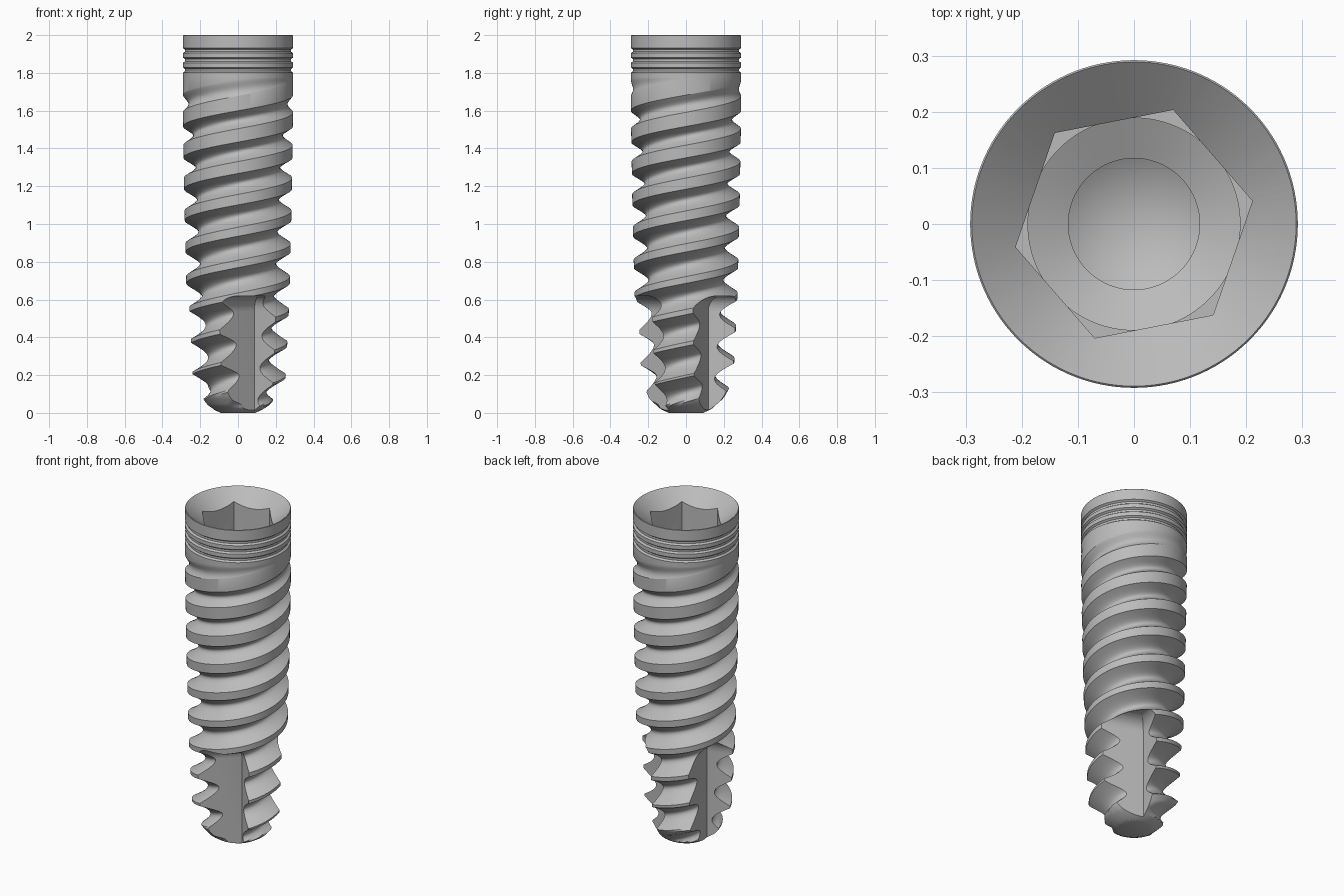
import bpy, bmesh
from math import pi, sin, cos, radians
from mathutils import Matrix

cube = bpy.data.objects.get("Cube")
if cube:
    bpy.data.objects.remove(cube, do_unlink=True)

metal = bpy.data.materials.new("grey_metal")
metal.use_nodes = True
colour = (0.5, 0.5, 0.5, 1)
metal.diffuse_color = colour
metal.node_tree.nodes["Principled BSDF"].inputs["Base Color"].default_value = colour

COLS = 120
PITCH = 0.17
LEAD = 2 * PITCH          # two thread starts
THREAD_TOP = 1.78


def lerp(points, z):
    """Piecewise linear value at height z."""
    if z <= points[0][0]:
        return points[0][1]
    for (a, ra), (b, rb) in zip(points, points[1:]):
        if z <= b:
            return ra + (rb - ra) * (z - a) / (b - a)
    return points[-1][1]


CREST = [(0, .238), (.2, .253), (.6, .272), (1.1, .284), (1.6, .292)]
ROOT = [(0, .14), (.3, .165), (.7, .197), (1.0, .21), (1.3, .223), (1.55, .243), (1.77, .292)]
TIP = [(0, .09), (.015, .125), (.04, .165), (.08, .2), (.14, .235), (.2, .3)]


def finish(name, bm):
    bmesh.ops.remove_doubles(bm, verts=bm.verts, dist=1e-5)
    bmesh.ops.recalc_face_normals(bm, faces=bm.faces)
    mesh = bpy.data.meshes.new(name)
    bm.to_mesh(mesh)
    bm.free()
    mesh.materials.append(metal)
    obj = bpy.data.objects.new(name, mesh)
    bpy.context.collection.objects.link(obj)
    return obj


def grid(name, columns):
    """Skin a list of point columns; repeated points are welded."""
    bm = bmesh.new()
    vs = [[bm.verts.new(p) for p in col] for col in columns]
    for a, b in zip(vs, vs[1:]):
        for i in range(len(a) - 1):
            bm.faces.new((a[i], b[i], b[i + 1], a[i + 1]))
    return finish(name, bm)


def lathe(name, profile):
    angles = [2 * pi * j / COLS for j in range(COLS + 1)]
    return grid(name, [[(r * cos(a), r * sin(a), z) for r, z in profile] for a in angles])


def prism(name, rings):
    bm = bmesh.new()
    vs = [[bm.verts.new(p) for p in ring] for ring in rings]
    n = len(vs[0])
    for a, b in zip(vs, vs[1:]):
        for i in range(n):
            k = (i + 1) % n
            bm.faces.new((a[i], a[k], b[k], b[i]))
    bm.faces.new(vs[0])
    bm.faces.new(vs[-1])
    return finish(name, bm)


# Collar with three shallow ring grooves
collar = []
for z in (1.815, 1.867, 1.918):
    collar += [(.292, z - .014), (.281, z - .006), (.281, z + .006), (.292, z + .014)]
collar += [(.292, 1.997), (.289, 2), (0, 2)]

# Threaded body: each column follows the helix, so crest edges stay crisp
STEPS = 9
columns = []
for j in range(COLS + 1):
    a = 2 * pi * j / COLS
    col = [(0, 0)]
    for k in range(-4, 13):
        c = k * PITCH + .024 + LEAD * a / (2 * pi)
        land = min(.5, max(.03, .02 + .27 * c))
        for s in range(-STEPS, STEPS + 1):
            if s == 0:
                continue
            t = (abs(s) - 1) / (STEPS - 1)
            side = 1 if s > 0 else -1
            z = c + side * (land + (1 - land) * t) * PITCH / 2
            z = min(THREAD_TOP, max(0, z))
            crest = lerp(CREST, z)
            r = crest - (crest - lerp(ROOT, z)) * t * (1.5 - .5 * t * t)
            col.append((min(r, lerp(TIP, z)), z))
    col += collar
    columns.append([(r * cos(a), r * sin(a), z) for r, z in col])
body = grid("threaded_body", columns)

# Socket: conical mouth, hexagon, pilot bore and narrow screw hole
mouth = lathe("mouth_cutter", [(0, 2.05), (.349, 2.05), (.109, 1.85), (0, 1.85)])
corners = [radians(11 + 60 * i) for i in range(6)]
hexagon = prism("hexagon_cutter", [[(.215 * cos(a), .215 * sin(a), z) for a in corners]
                                   for z in (1.68, 1.938)])
drill = lathe("drill_cutter", [(0, 1.75), (.189, 1.75), (.189, 1.63), (.117, 1.595),
                               (.117, 1.2), (0, 1.13)])
cutters = [mouth, hexagon, drill]

# Three cutting flutes with a scooped upper end
floor_dir = (sin(radians(26)), -cos(radians(26)))
wall_dir = (cos(radians(36)), sin(radians(36)))
for i in range(3):
    turn = Matrix.Rotation(radians(45 + 120 * i), 3, 'Z').to_4x4()
    levels = [(-.1, 0)]
    for n in range(9):
        b = radians(85) * n / 8
        levels.append((.54 + .08 * sin(b), .1 * (1 - cos(b))))
    rings = []
    for z, out in levels:
        u, v = .106 + out, .061
        ring = [(u, v), (u + .6 * floor_dir[0], v + .6 * floor_dir[1]), (u + .7, v),
                (u + .6 * wall_dir[0], v + .6 * wall_dir[1])]
        rings.append([(turn @ Matrix.Translation((p, q, z))).translation for p, q in ring])
    cutters.append(prism("flute_cutter", rings))

bpy.context.view_layer.objects.active = body
body.select_set(True)
for cutter in cutters:
    cutter.hide_render = True
    mod = body.modifiers.new("cut", 'BOOLEAN')
    mod.operation = 'DIFFERENCE'
    mod.solver = 'EXACT'
    mod.object = cutter
    bpy.ops.object.modifier_apply(modifier=mod.name)
    bpy.data.objects.remove(cutter, do_unlink=True)

bpy.ops.object.select_all(action='DESELECT')
body.select_set(True)
bpy.ops.object.shade_smooth_by_angle(angle=radians(28))
